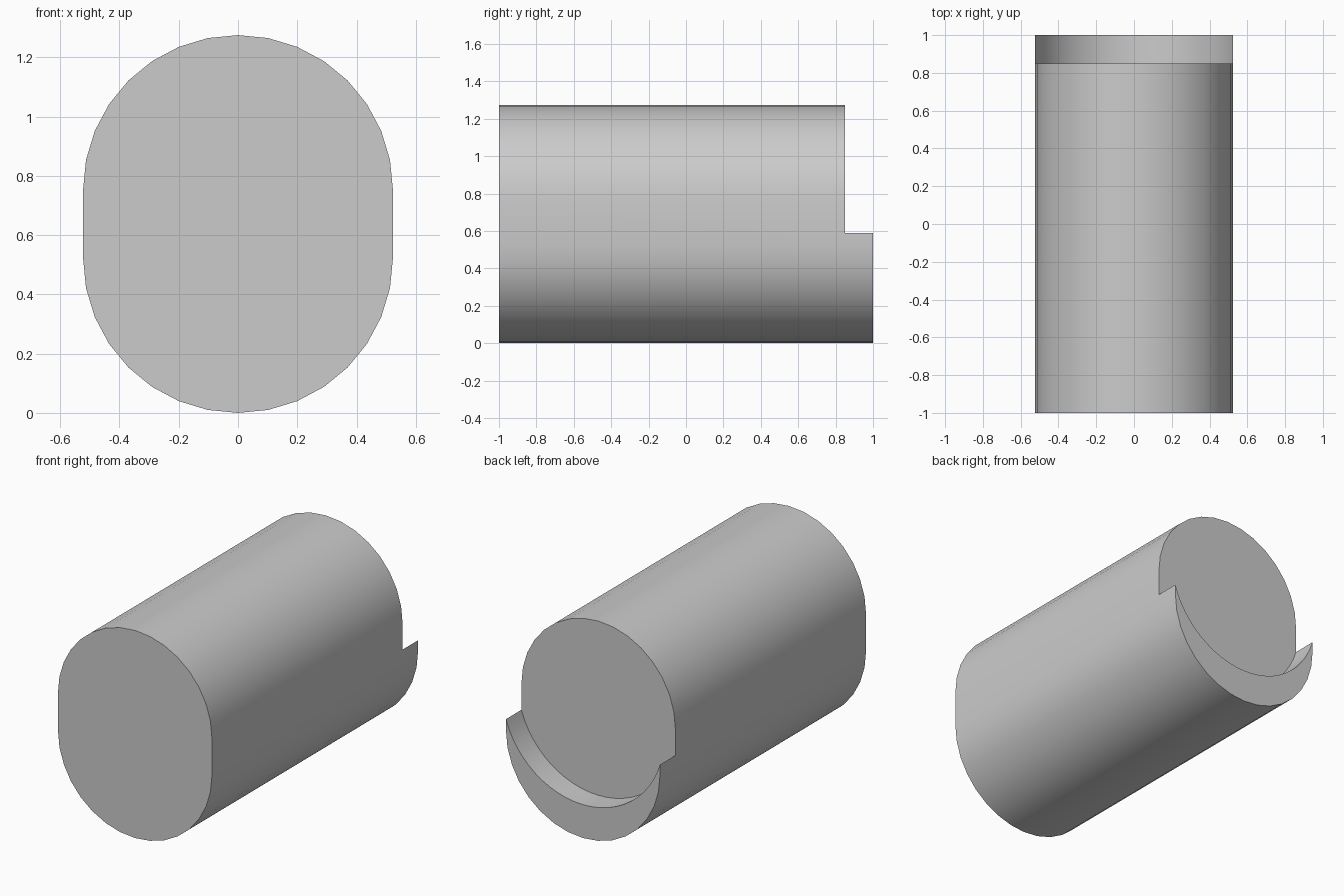
import bpy, bmesh
from math import sin, cos, pi, asin

cube = bpy.data.objects.get("Cube")
if cube:
    bpy.data.objects.remove(cube, do_unlink=True)

HALF_W, HEIGHT = 0.523, 1.275
SHOULDER_Y, TIP_Z, LIP_FLOOR = 0.85, 0.59, 0.205

grey = bpy.data.materials.new("plain_grey")
grey.use_nodes = True
grey.diffuse_color = (0.6, 0.6, 0.6, 1)
grey.node_tree.nodes["Principled BSDF"].inputs["Base Color"].default_value = (0.6, 0.6, 0.6, 1)


def arc(radius, cz, start, end, steps):
    """Points of a circular arc in the x-z plane."""
    angles = [start + (end - start) * i / steps for i in range(steps + 1)]
    return [(radius * cos(a), cz + radius * sin(a)) for a in angles]


def extrude_profile(name, profile, y0, y1):
    """Solid made by sweeping an x-z outline from y0 to y1."""
    bm = bmesh.new()
    face = bm.faces.new([bm.verts.new((x, y0, z)) for x, z in profile])
    swept = bmesh.ops.extrude_face_region(bm, geom=[face])["geom"]
    verts = [v for v in swept if isinstance(v, bmesh.types.BMVert)]
    bmesh.ops.translate(bm, verts=verts, vec=(0, y1 - y0, 0))
    bmesh.ops.recalc_face_normals(bm, faces=bm.faces)
    mesh = bpy.data.meshes.new(name)
    bm.to_mesh(mesh)
    bm.free()
    mesh.materials.append(grey)
    obj = bpy.data.objects.new(name, mesh)
    bpy.context.collection.objects.link(obj)
    return obj


# Rounded body with straight flanks
outline = (arc(HALF_W, HEIGHT - HALF_W, 0, pi, 16)
           + arc(HALF_W, HALF_W, pi, 2 * pi, 16))
body = extrude_profile("body_with_lip", outline, -1, 1)

# Cutter that leaves a crescent lip at the back
sag = TIP_Z - LIP_FLOOR
radius = (HALF_W ** 2 + sag ** 2) / (2 * sag)
centre = LIP_FLOOR + radius
tip = asin((centre - TIP_Z) / radius)
notch = arc(radius, centre, pi + tip, 2 * pi - tip, 24)
notch += [(0.8, TIP_Z), (0.8, 1.5), (-0.8, 1.5), (-0.8, TIP_Z)]
cutter = extrude_profile("notch_cutter", notch, SHOULDER_Y, 1.2)
cutter.hide_render = True

# Apply the cut, then shade
cut = body.modifiers.new("notch", 'BOOLEAN')
cut.operation = 'DIFFERENCE'
cut.solver = 'EXACT'
cut.object = cutter
bpy.ops.object.select_all(action='DESELECT')
body.select_set(True)
bpy.context.view_layer.objects.active = body
bpy.ops.object.modifier_apply(modifier=cut.name)
bpy.data.objects.remove(cutter, do_unlink=True)
bpy.ops.object.shade_smooth_by_angle(angle=pi / 6)
